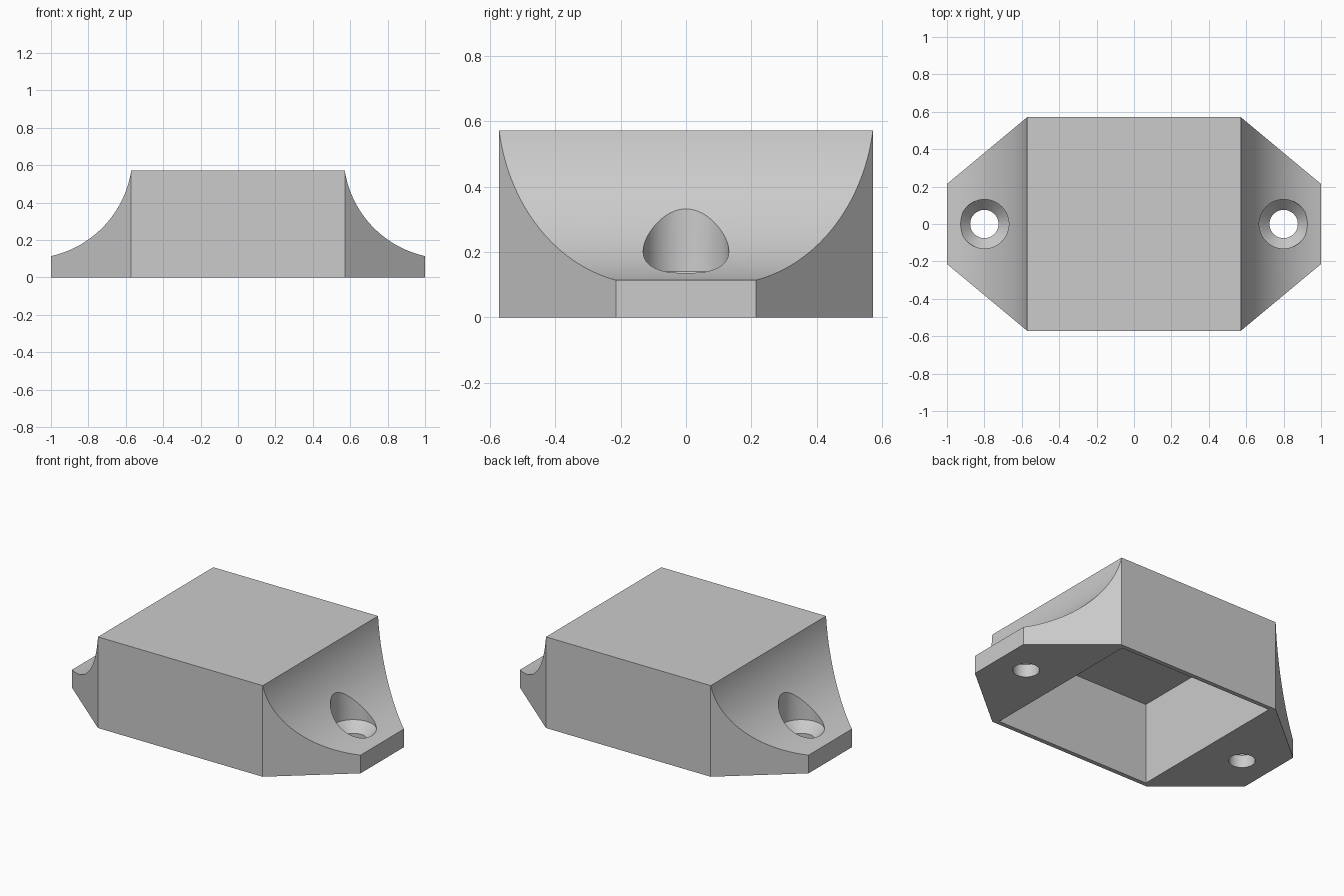
import bpy
import bmesh
import math

if "Cube" in bpy.data.objects:
    bpy.data.objects.remove(bpy.data.objects["Cube"], do_unlink=True)

B = 0.571            # half width of the square body, also its height
END_W, END_H = 0.214, 0.114   # flange tip half width and thickness
RADIUS = 0.555       # sweep of the concave flange
HOLE_X = 0.80
STEPS = 40

grey = bpy.data.materials.new("plain grey")
grey.use_nodes = True
grey.diffuse_color = (0.6, 0.6, 0.6, 1)
grey.node_tree.nodes["Principled BSDF"].inputs["Base Color"].default_value = (0.6, 0.6, 0.6, 1)


def to_object(name, bm):
    bmesh.ops.remove_doubles(bm, verts=bm.verts, dist=1e-5)
    bmesh.ops.recalc_face_normals(bm, faces=bm.faces)
    mesh = bpy.data.meshes.new(name)
    bm.to_mesh(mesh)
    bm.free()
    mesh.materials.append(grey)
    obj = bpy.data.objects.new(name, mesh)
    bpy.context.collection.objects.link(obj)
    return obj


def arc_points():
    """Concave arc from the body's top edge down to the flange tip."""
    dx, dz = 1 - B, END_H - B
    chord = math.hypot(dx, dz)
    rise = math.sqrt(RADIUS ** 2 - chord ** 2 / 4)
    cx = (1 + B) / 2 - dz / chord * rise
    cz = (END_H + B) / 2 + dx / chord * rise
    a0 = math.atan2(B - cz, B - cx) % math.tau
    a1 = math.atan2(END_H - cz, 1 - cx) % math.tau
    angles = [a0 + (a1 - a0) * i / STEPS for i in range(STEPS + 1)]
    return [(cx + RADIUS * math.cos(a), cz + RADIUS * math.sin(a)) for a in angles]


def half_width(x):
    return B + (END_W - B) * (x - B) / (1 - B)


# Housing shell: square body with two tapered, swept flanges
bm = bmesh.new()


def face(*points):
    bm.faces.new([bm.verts.new(p) for p in points])


for z in (0, B):
    face((-B, -B, z), (B, -B, z), (B, B, z), (-B, B, z))
for s in (-1, 1):
    face((-B, s * B, 0), (B, s * B, 0), (B, s * B, B), (-B, s * B, B))
arc = arc_points()
outline = arc + [(1, 0), (B, 0)]
for side in (-1, 1):
    for s in (-1, 1):
        face(*[(side * x, s * half_width(x), z) for x, z in outline])
    for (x0, z0), (x1, z1) in zip(outline, outline[1:]):
        w0, w1 = half_width(x0), half_width(x1)
        face((side * x0, -w0, z0), (side * x1, -w1, z1),
             (side * x1, w1, z1), (side * x0, w0, z0))
housing = to_object("housing", bm)

# Hollow under the body
bm = bmesh.new()
bmesh.ops.create_cube(bm, size=1)
for v in bm.verts:
    v.co = (v.co.x * 1.086, v.co.y * 1.086, 0.514 if v.co.z > 0 else -0.2)
cutters = [to_object("hollow_cutter", bm)]


# Countersunk screw holes, each a turned profile of (radius, height)
def screw_cutter(name, x, sides=48):
    bm = bmesh.new()
    rings = []
    for r, z in ((0.0757, -0.1), (0.0757, 0.08), (0.131, 0.14), (0.131, 0.8)):
        rings.append([bm.verts.new((x + r * math.cos(math.tau * i / sides),
                                    r * math.sin(math.tau * i / sides), z))
                      for i in range(sides)])
    for low, high in zip(rings, rings[1:]):
        for i in range(sides):
            j = (i + 1) % sides
            bm.faces.new((low[i], low[j], high[j], high[i]))
    bm.faces.new(rings[0])
    bm.faces.new(rings[-1])
    return to_object(name, bm)


cutters += [screw_cutter("left_hole_cutter", HOLE_X),
            screw_cutter("right_hole_cutter", -HOLE_X)]

bpy.ops.object.select_all(action='DESELECT')
housing.select_set(True)
bpy.context.view_layer.objects.active = housing
for cutter in cutters:
    cutter.hide_render = True
    mod = housing.modifiers.new(cutter.name, 'BOOLEAN')
    mod.operation = 'DIFFERENCE'
    mod.solver = 'EXACT'
    mod.object = cutter
    bpy.ops.object.modifier_apply(modifier=mod.name)
    bpy.data.objects.remove(cutter, do_unlink=True)

# Smooth sweeps and bores, crisp edges elsewhere
bpy.ops.object.shade_smooth_by_angle(angle=math.radians(25))
